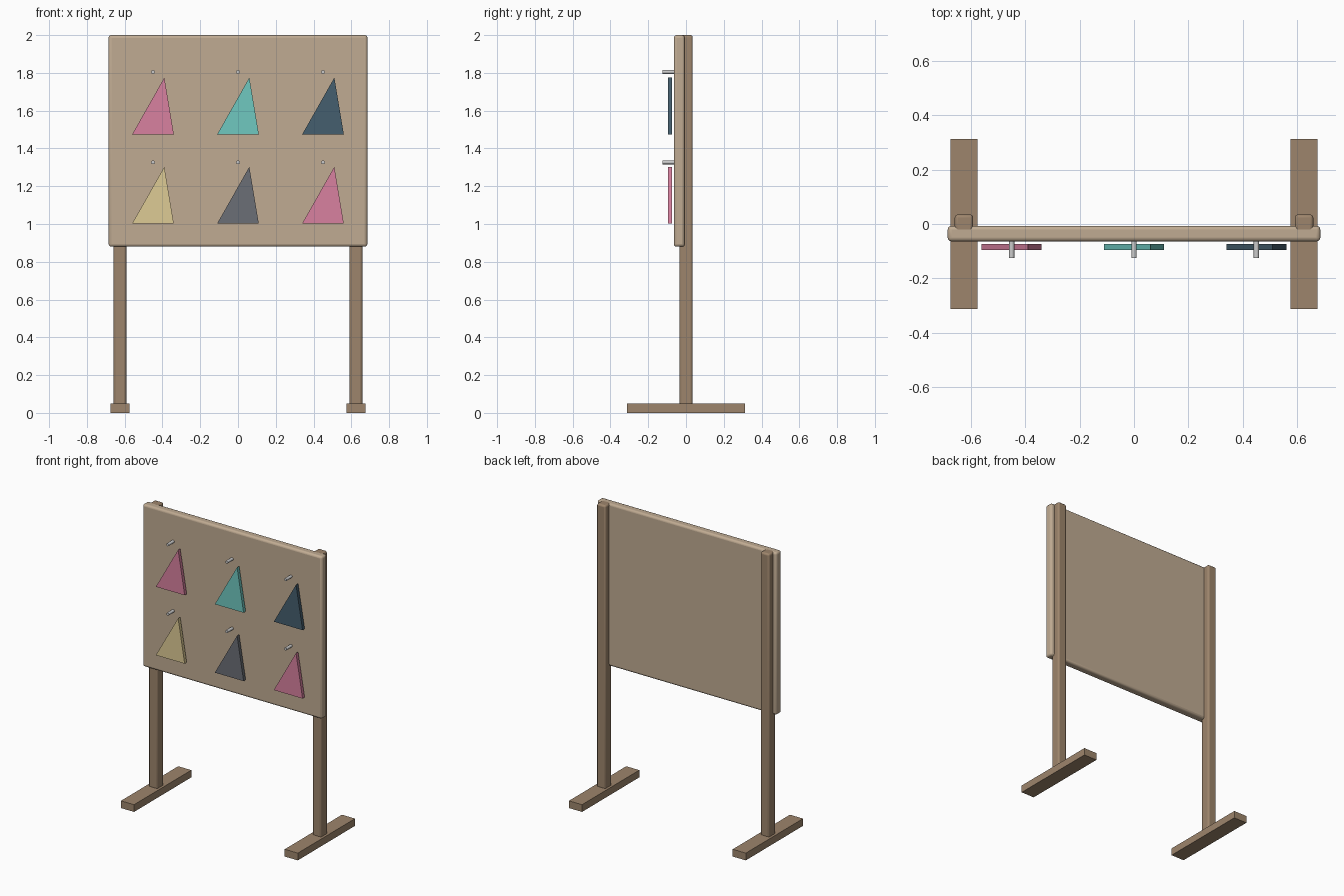
import bpy
import math

if "Cube" in bpy.data.objects:
    bpy.data.objects.remove(bpy.data.objects["Cube"])


def material(name, rgb):
    m = bpy.data.materials.new(name)
    m.diffuse_color = (*rgb, 1)
    m.use_nodes = True
    m.node_tree.nodes["Principled BSDF"].inputs["Base Color"].default_value = m.diffuse_color
    return m


def box(name, lo, hi, mat, bevel=0):
    bpy.ops.mesh.primitive_cube_add(size=1, location=[(a + b) / 2 for a, b in zip(lo, hi)])
    o = bpy.context.object
    o.name = name
    o.scale = [b - a for a, b in zip(lo, hi)]
    bpy.ops.object.transform_apply(location=False, rotation=False, scale=True)
    o.data.materials.append(mat)
    if bevel:
        mod = o.modifiers.new("rounded_edges", 'BEVEL')
        mod.width = bevel
        mod.segments = 3
        bpy.ops.object.shade_smooth_by_angle(angle=math.radians(35))
    return o


def pennant(name, x, z, mat):
    # Leaning triangle card, base centred on x, bottom at z
    front, back = -0.096, -0.073
    outline = [(-0.11, 0), (0.11, 0), (0.06, 0.3)]
    verts = [(x + px, y, z + pz) for y in (front, back) for px, pz in outline]
    faces = [(0, 1, 2), (5, 4, 3), (1, 0, 3, 4), (2, 1, 4, 5), (0, 2, 5, 3)]
    me = bpy.data.meshes.new(name)
    me.from_pydata(verts, [], faces)
    me.materials.append(mat)
    bpy.context.collection.objects.link(bpy.data.objects.new(name, me))


def peg(name, x, z):
    bpy.ops.mesh.primitive_cylinder_add(vertices=12, radius=0.01, depth=0.064,
                                        location=(x, -0.093, z),
                                        rotation=(math.pi / 2, 0, 0))
    bpy.context.object.name = name
    bpy.ops.object.shade_smooth_by_angle(angle=math.radians(35))


board_wood = material("board_wood", (0.53, 0.41, 0.29))
frame_wood = material("frame_wood", (0.34, 0.235, 0.15))
pink = material("pink", (0.69, 0.22, 0.35))
teal = material("teal", (0.16, 0.58, 0.53))
navy = material("navy", (0.06, 0.114, 0.156))
yellow = material("yellow", (0.73, 0.60, 0.30))
grey = material("grey", (0.147, 0.156, 0.18))

# Board panel
box("board", (-0.685, -0.064, 0.88), (0.685, -0.007, 2.0), board_wood, 0.014)

# Posts and feet
for side, x in (("left", -0.625), ("right", 0.625)):
    box(side + "_post", (x - 0.034, -0.035, 0.04), (x + 0.034, 0.035, 2.0), frame_wood, 0.012)
    box(side + "_foot", (x - 0.05, -0.312, 0), (x + 0.05, 0.312, 0.05), frame_wood)

# Hanging pennants, each below its peg
rows = [("upper", 1.475, 1.805, (pink, teal, navy)),
        ("lower", 1.003, 1.326, (yellow, grey, pink))]
for row, z, peg_z, mats in rows:
    for i, mat in enumerate(mats):
        x = (i - 1) * 0.45
        pennant(f"{row}_pennant_{i + 1}", x, z, mat)
        peg(f"{row}_peg_{i + 1}", x, peg_z)
